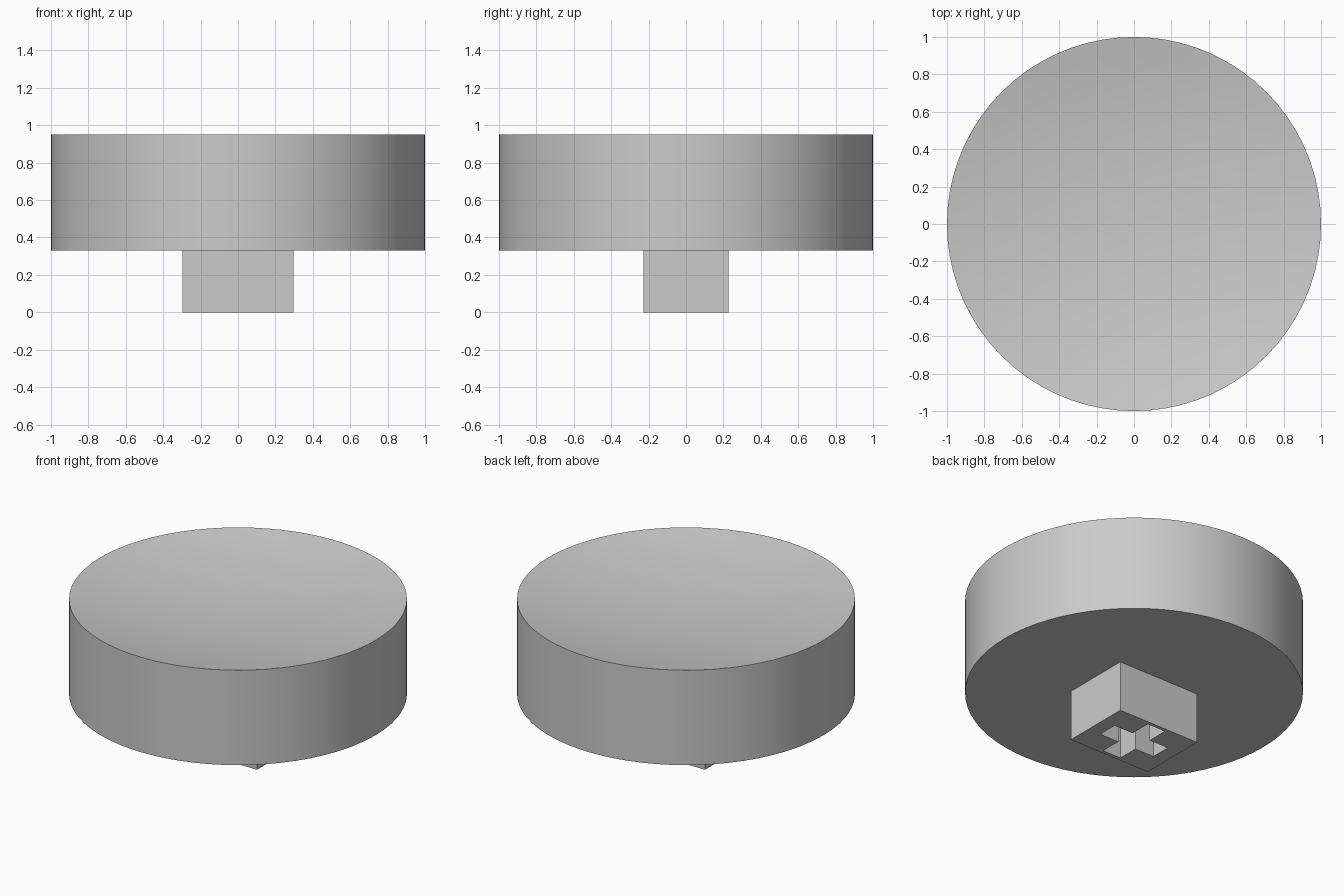
import bpy
import bmesh
import math

cube = bpy.data.objects.get("Cube")
if cube:
    bpy.data.objects.remove(cube, do_unlink=True)

RADIUS = 1.0
CAP_BOTTOM, CAP_TOP = 0.33, 0.95
DISH_DEPTH = 0.1
SEGMENTS = 72
DISH_RINGS = 10

grey = bpy.data.materials.new("light_grey_plastic")
grey.use_nodes = True
colour = (0.6, 0.6, 0.6, 1.0)
grey.diffuse_color = colour
grey.node_tree.nodes["Principled BSDF"].inputs["Base Color"].default_value = colour


def make_object(name, bm):
    bmesh.ops.recalc_face_normals(bm, faces=bm.faces)
    mesh = bpy.data.meshes.new(name)
    bm.to_mesh(mesh)
    bm.free()
    mesh.materials.append(grey)
    obj = bpy.data.objects.new(name, mesh)
    bpy.context.collection.objects.link(obj)
    return obj


def activate(obj):
    bpy.ops.object.select_all(action='DESELECT')
    obj.select_set(True)
    bpy.context.view_layer.objects.active = obj


def prism(name, outline, z0, z1):
    """Extrude a flat outline from z0 up to z1."""
    bm = bmesh.new()
    face = bm.faces.new([bm.verts.new((x, y, z0)) for x, y in outline])
    extruded = bmesh.ops.extrude_face_region(bm, geom=[face])["geom"]
    top = [v for v in extruded if isinstance(v, bmesh.types.BMVert)]
    bmesh.ops.translate(bm, verts=top, vec=(0, 0, z1 - z0))
    return make_object(name, bm)


# Round cap: lathed profile with a shallow spherical dish on top
sphere_r = (RADIUS ** 2 + DISH_DEPTH ** 2) / (2 * DISH_DEPTH)
profile = [(0, CAP_BOTTOM), (RADIUS, CAP_BOTTOM)]
for i in range(DISH_RINGS, -1, -1):
    r = RADIUS * i / DISH_RINGS
    rise = sphere_r - math.sqrt(sphere_r ** 2 - r ** 2)
    profile.append((r, CAP_TOP - DISH_DEPTH + rise))

bm = bmesh.new()
verts = [bm.verts.new((r, 0, z)) for r, z in profile]
edges = [bm.edges.new(pair) for pair in zip(verts, verts[1:])]
bmesh.ops.spin(bm, geom=verts + edges, cent=(0, 0, 0), axis=(0, 0, 1),
               angle=math.tau, steps=SEGMENTS)
bmesh.ops.remove_doubles(bm, verts=bm.verts, dist=0.0001)
cap = make_object("round_cap", bm)
activate(cap)
bpy.ops.object.shade_smooth_by_angle(angle=math.radians(30))

# Rectangular stem below the cap
sx, sy = 0.297, 0.228
stem = prism("stem", [(-sx, -sy), (sx, -sy), (sx, sy), (-sx, sy)], 0, CAP_BOTTOM)

# Cross-shaped socket cut up through the stem
arm, half = 0.205, 0.066
quarter = [(arm, -half), (arm, half), (half, half)]
cross = []
for turn in range(4):
    c, s = round(math.cos(turn * math.pi / 2)), round(math.sin(turn * math.pi / 2))
    cross += [(x * c - y * s, x * s + y * c) for x, y in quarter]
cutter = prism("socket_cutter", cross, -0.1, CAP_BOTTOM + 0.1)
cutter.hide_render = True

cut = stem.modifiers.new("socket", 'BOOLEAN')
cut.operation = 'DIFFERENCE'
cut.solver = 'EXACT'
cut.object = cutter
activate(stem)
bpy.ops.object.modifier_apply(modifier=cut.name)
bpy.data.objects.remove(cutter, do_unlink=True)
